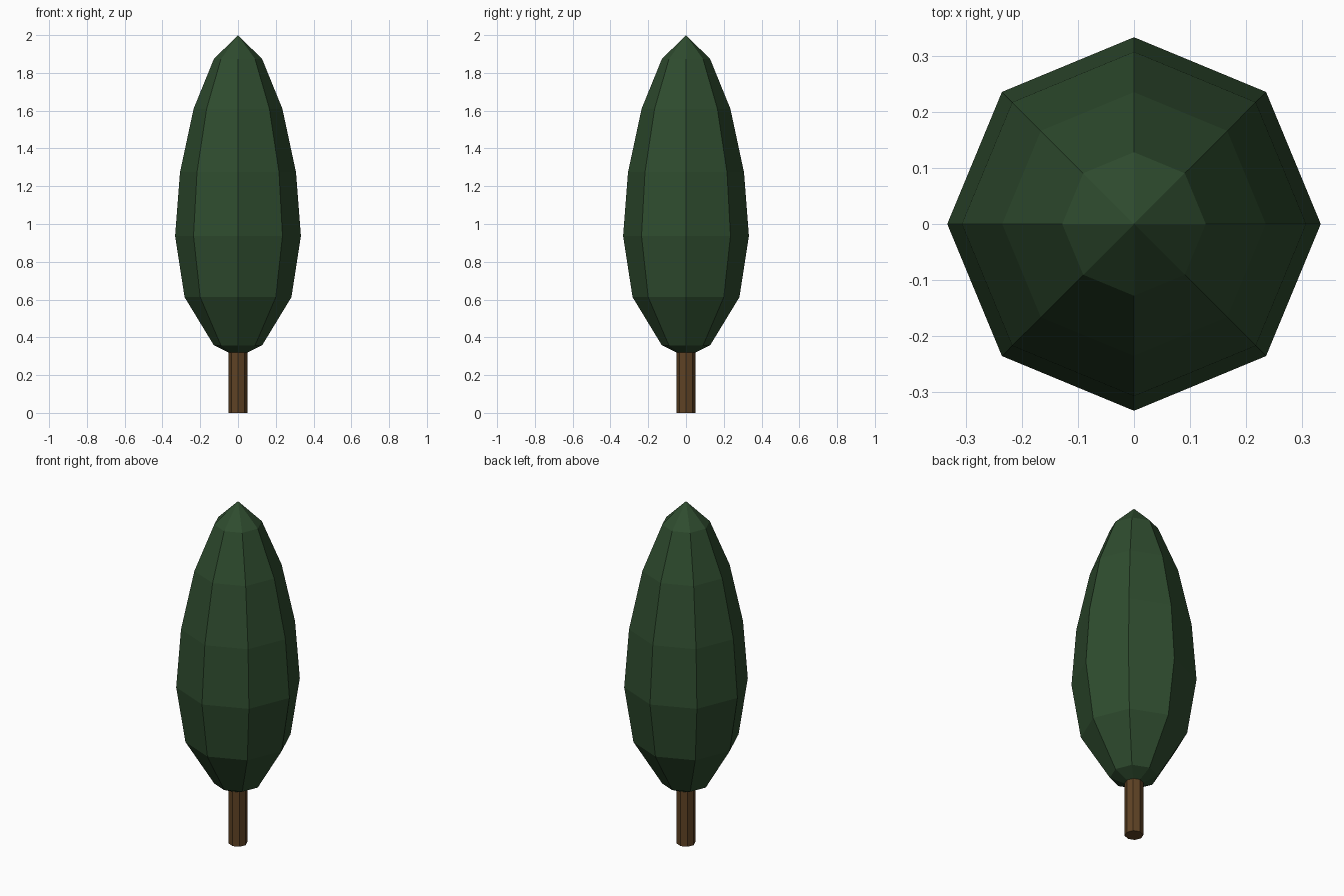
import bpy
import bmesh
from math import cos, sin, pi

if "Cube" in bpy.data.objects:
    bpy.data.objects.remove(bpy.data.objects["Cube"])

SIDES = 8


def lathe(name, profile, color):
    """Revolve (radius, z) points into a flat-faced solid; radius 0 makes a pole."""
    bm = bmesh.new()
    rings = []
    for r, z in profile:
        count = SIDES if r > 0 else 1
        rings.append([bm.verts.new((r * cos(2 * pi * i / SIDES),
                                    r * sin(2 * pi * i / SIDES), z))
                      for i in range(count)])
    for low, high in zip(rings, rings[1:]):
        for i in range(SIDES):
            j = (i + 1) % SIDES
            if len(low) == 1:
                bm.faces.new((low[0], high[j], high[i]))
            elif len(high) == 1:
                bm.faces.new((low[i], low[j], high[0]))
            else:
                bm.faces.new((low[i], low[j], high[j], high[i]))
    # Close open ends
    for ring in (rings[0], rings[-1]):
        if len(ring) > 1:
            bm.faces.new(ring)
    bmesh.ops.recalc_face_normals(bm, faces=bm.faces)
    mesh = bpy.data.meshes.new(name)
    bm.to_mesh(mesh)
    bm.free()
    mat = bpy.data.materials.new(name + "_color")
    mat.diffuse_color = color
    mat.use_nodes = True
    mat.node_tree.nodes["Principled BSDF"].inputs["Base Color"].default_value = mat.diffuse_color
    mesh.materials.append(mat)
    obj = bpy.data.objects.new(name, mesh)
    bpy.context.collection.objects.link(obj)
    return obj


# Trunk: straight octagonal post, ending just inside the foliage
lathe("trunk", [(0.05, 0.0), (0.05, 0.36)], (0.115, 0.056, 0.018, 1))

# Foliage: tall teardrop, fullest just below the middle
lathe("foliage", [(0, 0.295), (0.128, 0.358), (0.283, 0.613), (0.333, 0.937),
                  (0.307, 1.274), (0.235, 1.61), (0.128, 1.873), (0, 2.0)],
      (0.028, 0.072, 0.028, 1))
